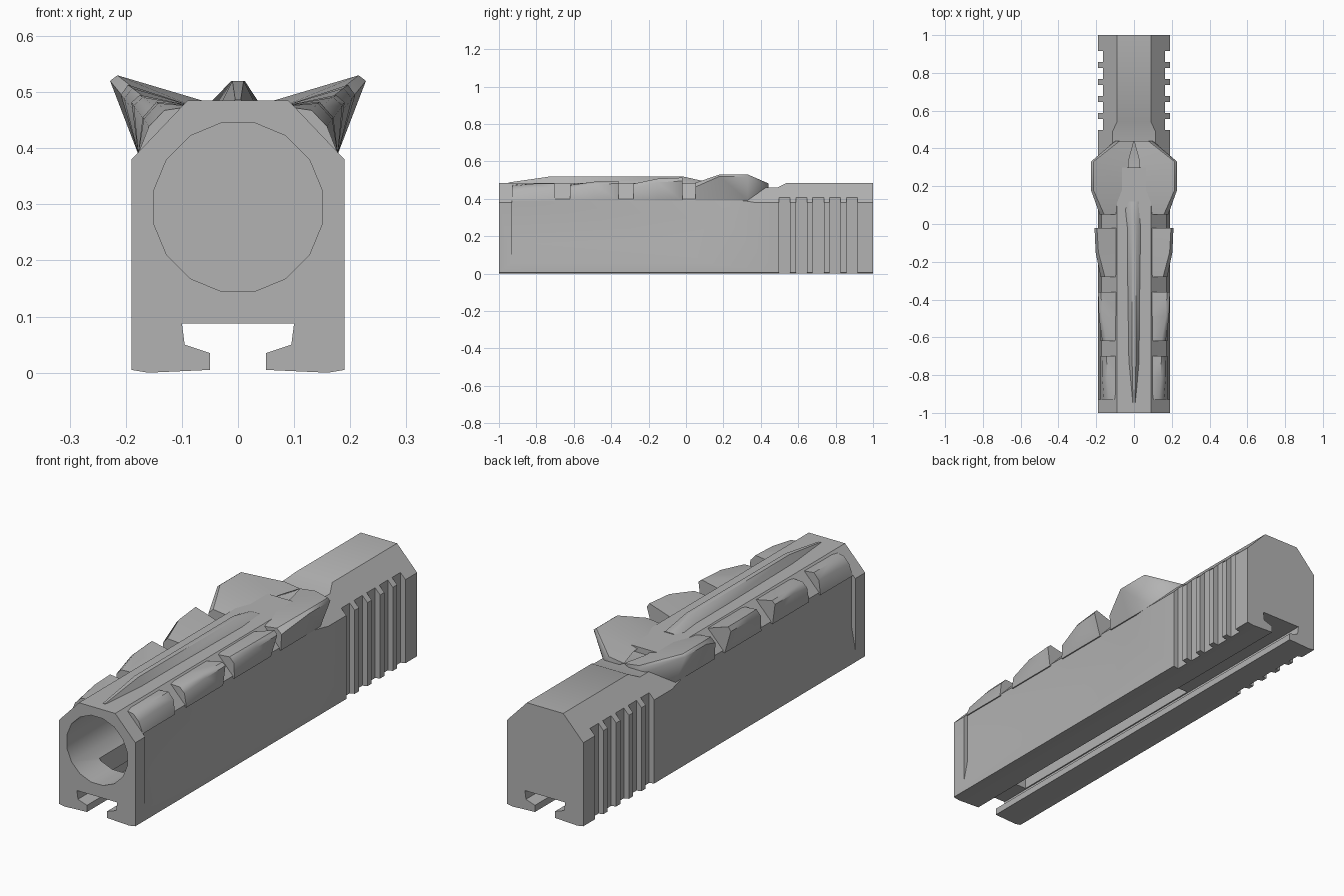
import bpy, bmesh, math
from mathutils import Vector

cube = bpy.data.objects.get("Cube")
if cube:
    bpy.data.objects.remove(cube, do_unlink=True)

steel = bpy.data.materials.new("grey_steel")
steel.use_nodes = True
GREY = (0.45, 0.45, 0.45, 1)
steel.diffuse_color = GREY
steel.node_tree.nodes["Principled BSDF"].inputs["Base Color"].default_value = GREY


def loft(name, sections):
    """Closed solid through matching rings of 3D points."""
    bm = bmesh.new()
    rings = [[bm.verts.new(p) for p in s] for s in sections]
    n = len(rings[0])
    for a, b in zip(rings, rings[1:]):
        for i in range(n):
            j = (i + 1) % n
            bm.faces.new((a[i], a[j], b[j], b[i]))
    bm.faces.new(rings[0])
    bm.faces.new(rings[-1])
    bmesh.ops.recalc_face_normals(bm, faces=bm.faces)
    mesh = bpy.data.meshes.new(name)
    bm.to_mesh(mesh)
    bm.free()
    mesh.materials.append(steel)
    ob = bpy.data.objects.new(name, mesh)
    bpy.context.collection.objects.link(ob)
    return ob


def along_y(name, profile, y0, y1):
    return loft(name, [[(x, y, z) for x, z in profile] for y in (y0, y1)])


def box(name, x0, x1, y0, y1, z0, z1):
    return along_y(name, [(x0, z0), (x1, z0), (x1, z1), (x0, z1)], y0, y1)


def activate(ob):
    bpy.ops.object.select_all(action='DESELECT')
    ob.select_set(True)
    bpy.context.view_layer.objects.active = ob


def cut(target, cutter):
    cutter.hide_render = True
    mod = target.modifiers.new("cut", 'BOOLEAN')
    mod.operation = 'DIFFERENCE'
    mod.solver = 'EXACT'
    mod.object = cutter
    activate(target)
    bpy.ops.object.modifier_apply(modifier=mod.name)
    bpy.data.objects.remove(cutter, do_unlink=True)


def smooth(ob, angle):
    activate(ob)
    bpy.ops.object.shade_smooth_by_angle(angle=math.radians(angle))


# Slide body: chamfered top, inward lips along the open rail channel
half = [(0.10, 0.088), (0.095, 0.05), (0.05, 0.035), (0.05, 0.005),
        (0.16, 0), (0.19, 0.005), (0.19, 0.38), (0.09, 0.485)]
body = along_y("slide_body", half + [(-x, z) for x, z in reversed(half)], -1, 1)

# Barrel bore, opening into the channel behind the muzzle
ring = [(0.153 * math.cos((i + 0.5) * math.pi / 8),
         0.295 + 0.153 * math.sin((i + 0.5) * math.pi / 8)) for i in range(16)]
cut(body, along_y("bore_cutter", ring, -1.1, 0.3))
cut(body, box("slot_cutter", -0.094, 0.094, -0.85, 0.25, 0.07, 0.2))

# Shallow dip in the top, ramping up to the rear section
dip = [(0.30, 0.46), (0.49, 0.46), (0.55, 0.49), (0.55, 0.6), (0.30, 0.6)]
cut(body, loft("dip_cutter", [[(x, y, z) for y, z in dip] for x in (-0.3, 0.3)]))

for side in (-1, 1):
    # Recessed side panel: crisp at the muzzle, sloped below and behind
    inner = [(-0.93, 0.16), (0.02, 0.16), (0.14, 0.28), (0.24, 0.42), (-0.93, 0.42)]
    outer = [(-0.93, 0.05), (0.08, 0.05), (0.26, 0.25), (0.42, 0.42), (-0.93, 0.42)]
    cut(body, loft("panel_cutter", [[(side * x, y, z) for y, z in pts]
                                    for x, pts in ((0.171, inner), (0.192, outer))]))
    # Grip serrations
    for i in range(5):
        y = 0.497 + 0.09 * i
        xs = sorted((side * 0.165, side * 0.3))
        cut(body, box("groove_cutter", *xs, y, y + 0.06, -0.1, 0.42))
smooth(body, 30)

# Tapered ridge along the top
ridge = []
for y, z, top, base in ((-0.95, 0.487, 0.005, 0.015), (-0.72, 0.52, 0.010, 0.035),
                        (-0.02, 0.52, 0.012, 0.045), (0.12, 0.488, 0.02, 0.06)):
    ridge.append([(-base, y, 0.47), (base, y, 0.47), (top, y, z), (-top, y, z)])
smooth(loft("spine_ridge", ridge), 50)

# Flared scales on the chamfers, each larger than the one ahead
INNER, OUTER = Vector((0.08, 0.475)), Vector((0.178, 0.39))
BED = (Vector((0.12, 0.455)), Vector((0.15, 0.425)))


def scale_ring(side, y, tips, flare, root=INNER):
    pts = [root, *(b.lerp(Vector(t), flare) for b, t in zip(BED, tips)),
           OUTER, Vector((0.12, 0.40))]
    return [(side * p.x, y, p.y) for p in pts]


scales = (("front", -0.93, -0.70, (0.145, 0.483), (0.170, 0.455)),
          ("middle", -0.62, -0.36, (0.175, 0.495), (0.190, 0.482)),
          ("rear", -0.28, -0.02, (0.196, 0.513), (0.209, 0.495)))
for side, label in ((1, "left"), (-1, "right")):
    for name, y0, y1, *tips in scales:
        mid = y0 + 0.5 * (y1 - y0)
        smooth(loft(f"{label}_{name}_scale", [
            scale_ring(side, y0, tips, 0.45), scale_ring(side, mid, tips, 0.9),
            scale_ring(side, y1, tips, 1)]), 50)
    # Large horn closing towards the rear
    tips, root = ((0.215, 0.53), (0.228, 0.52)), Vector((0.03, 0.475))
    tail = [(0.0, 0.472), (0.075, 0.482), (0.085, 0.475), (0.10, 0.455), (0.06, 0.44)]
    smooth(loft(f"{label}_horn", [
        scale_ring(side, 0.05, tips, 0.4), scale_ring(side, 0.18, tips, 1, root),
        scale_ring(side, 0.33, tips, 1, root),
        [(side * x, 0.44, z) for x, z in tail]]), 50)
